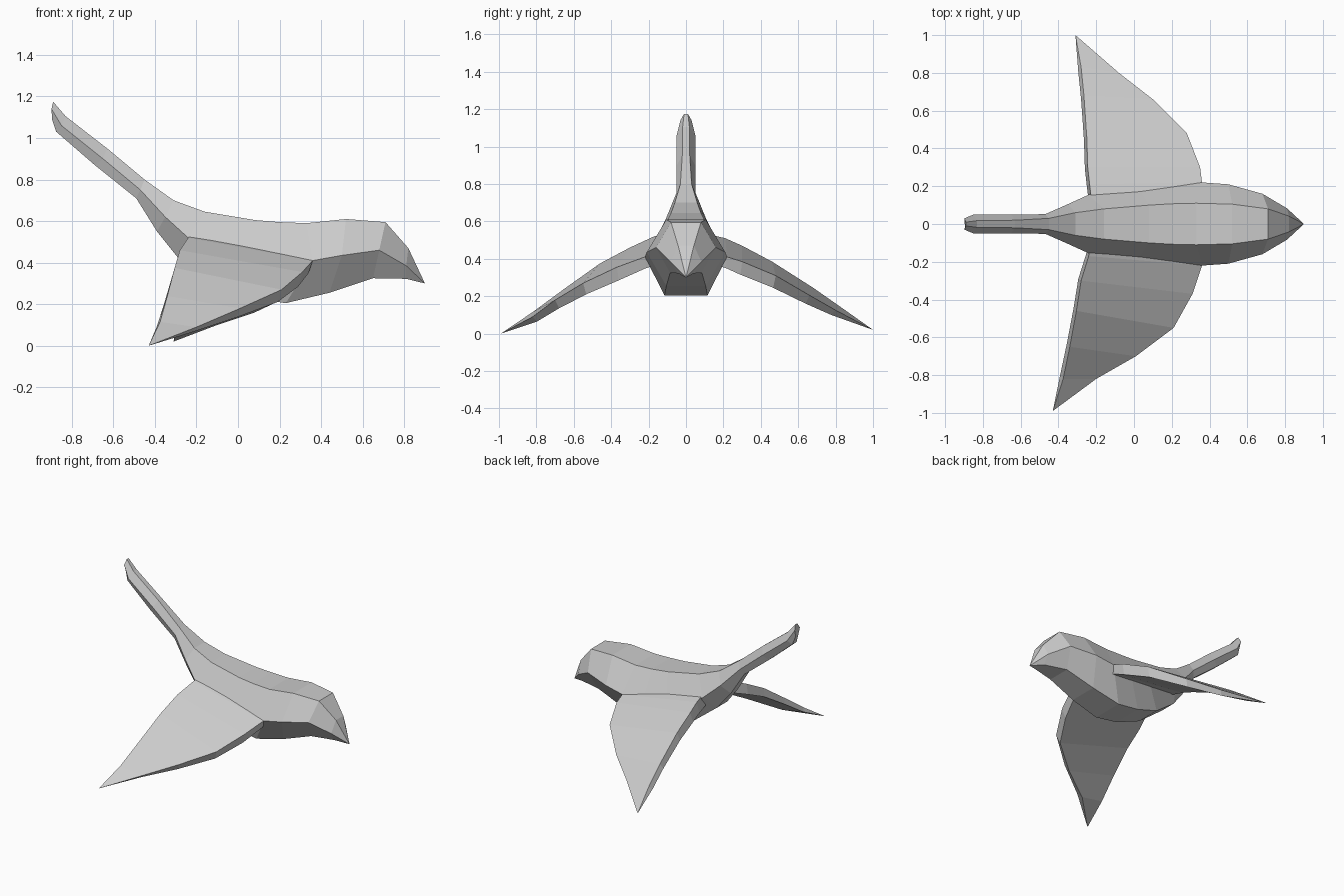
import bpy, bmesh


def loft(name, rings, tip=None):
    """Skin a list of equal-length rings, capping both ends (or closing to a tip)."""
    bm = bmesh.new()
    loops = [[bm.verts.new(p) for p in ring] for ring in rings]
    n = len(loops[0])
    for a, b in zip(loops, loops[1:]):
        for i in range(n):
            j = (i + 1) % n
            bm.faces.new((a[i], a[j], b[j], b[i]))
    bm.faces.new(loops[0])
    if tip:
        end = bm.verts.new(tip)
        for i in range(n):
            bm.faces.new((loops[-1][i], loops[-1][(i + 1) % n], end))
    else:
        bm.faces.new(loops[-1])
    bmesh.ops.recalc_face_normals(bm, faces=bm.faces)
    mesh = bpy.data.meshes.new(name)
    bm.to_mesh(mesh)
    bm.free()
    obj = bpy.data.objects.new(name, mesh)
    bpy.context.collection.objects.link(obj)
    return obj


def hexagon(t, s, b):
    """Mirrored six-sided section from top, side and bottom points."""
    half = [t, s, b]
    return half + [(x, -y, z) for x, y, z in reversed(half)]


# Body: tail tip to beak, each row = top, side, bottom corner
stations = [
    ((-.89, .010, 1.175), (-.898, .03, 1.14), (-.895, .015, 1.09)),
    ((-.83, .018, 1.105), (-.85, .05, 1.06), (-.875, .025, 1.03)),
    ((-.63, .02, .95), (-.65, .05, .90), (-.69, .03, .87)),
    ((-.45, .03, .80), (-.47, .052, .75), (-.49, .03, .71)),
    ((-.31, .06, .70), (-.35, .105, .62), (-.39, .04, .55)),
    ((-.16, .08, .645), (-.24, .155, .52), (-.29, .06, .425)),
    ((.08, .10, .605), (.03, .18, .468), (-.12, .09, .295)),
    ((.20, .107, .595), (.20, .20, .438), (.06, .11, .23)),
    ((.33, .11, .59), (.36, .22, .41), (.23, .115, .205)),
    ((.52, .105, .61), (.50, .21, .435), (.44, .105, .255)),
    ((.71, .08, .595), (.68, .16, .46), (.65, .085, .325)),
    ((.82, .042, .47), (.81, .083, .385), (.81, .042, .322)),
]
loft("bird_body", [hexagon(*s) for s in stations], tip=(.90, 0, .30))


def wing(name, sections, tip):
    """Each section: leading top point, trailing top point, thickness front and back."""
    rings = []
    for lead, trail, front, back in sections:
        low_lead = (lead[0] - .02, lead[1] * .97, lead[2] - front)
        low_trail = (trail[0] - .015, trail[1] * .97, trail[2] - back)
        rings.append([lead, trail, low_trail, low_lead])
    loft(name, rings, tip)


# Wing on the -y side, swept further back
wing("near_wing", [
    ((.36, -.12, .45), (-.22, -.08, .54), .07, .08),
    ((.36, -.22, .41), (-.24, -.17, .52), .06, .08),
    ((.31, -.37, .355), (-.28, -.30, .46), .07, .07),
    ((.21, -.55, .27), (-.305, -.46, .375), .06, .055),
    ((.01, -.70, .18), (-.34, -.65, .24), .045, .035),
    ((-.20, -.82, .09), (-.375, -.82, .115), .025, .02),
], (-.43, -.99, 0))

# Wing on the +y side
wing("far_wing", [
    ((.36, .12, .45), (-.22, .08, .54), .07, .08),
    ((.36, .22, .41), (-.235, .21, .51), .06, .08),
    ((.35, .30, .385), (-.245, .30, .47), .07, .07),
    ((.28, .48, .31), (-.25, .46, .385), .065, .055),
    ((.10, .66, .205), (-.265, .68, .245), .045, .035),
    ((-.08, .80, .125), (-.28, .83, .14), .025, .02),
], (-.31, 1.0, .02))
